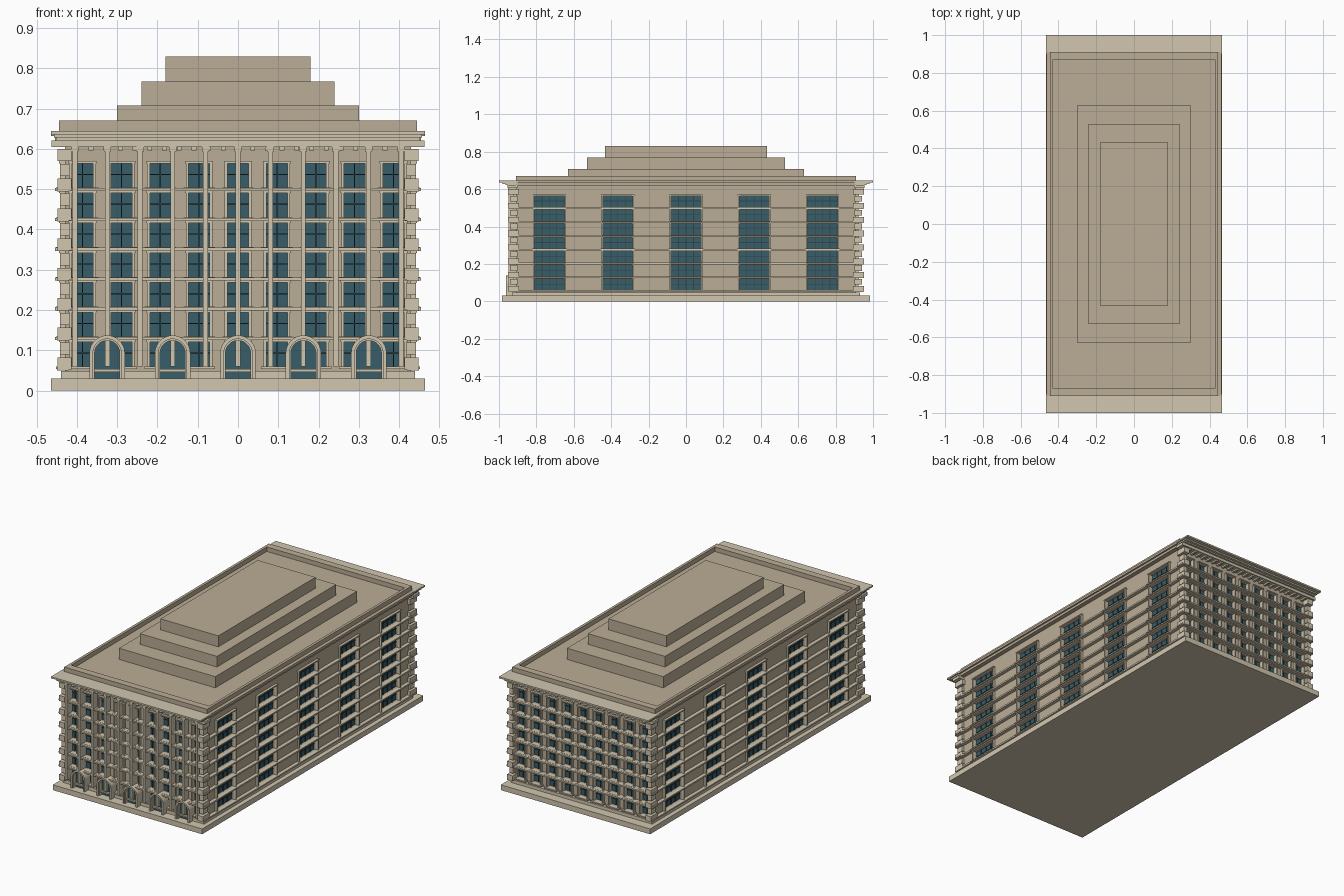
import bpy, bmesh, math

if "Cube" in bpy.data.objects:
    bpy.data.objects.remove(bpy.data.objects["Cube"])


def material(name, rgb):
    m = bpy.data.materials.new(name)
    m.diffuse_color = (*rgb, 1)
    m.use_nodes = True
    m.node_tree.nodes["Principled BSDF"].inputs["Base Color"].default_value = m.diffuse_color
    return m


WALL = material("wall_stone", (0.50, 0.42, 0.31))
TRIM = material("trim_stone", (0.64, 0.57, 0.43))
GLASS = material("blue_glass", (0.04, 0.11, 0.14))
BAR = material("window_bar", (0.025, 0.06, 0.065))


def finish(bm, name, mat):
    bmesh.ops.recalc_face_normals(bm, faces=bm.faces)
    me = bpy.data.meshes.new(name)
    bm.to_mesh(me)
    bm.free()
    me.materials.append(mat)
    bpy.context.collection.objects.link(bpy.data.objects.new(name, me))


def add_box(bm, x0, x1, y0, y1, z0, z1):
    vs = bmesh.ops.create_cube(bm, size=1)["verts"]
    for v in vs:
        v.co = ((x0 + x1) / 2 + v.co.x * (x1 - x0),
                (y0 + y1) / 2 + v.co.y * (y1 - y0),
                (z0 + z1) / 2 + v.co.z * (z1 - z0))


def boxes(name, mat, items):
    bm = bmesh.new()
    for b in items:
        add_box(bm, *b)
    finish(bm, name, mat)


def on_side(side, u0, u1, d0, d1, z0, z1):
    """Box on a facade: u runs along it, d is the distance out from the centre."""
    return {"front": (u0, u1, -d1, -d0, z0, z1),
            "back": (u0, u1, d0, d1, z0, z1),
            "right": (d0, d1, u0, u1, z0, z1),
            "left": (-d1, -d0, u0, u1, z0, z1)}[side]


def block(hx, hy, z0, z1):
    return (-hx, hx, -hy, hy, z0, z1)


WX, WY = 0.43, 0.91            # outer wall planes
ROWS = [0.06 + 0.074 * i for i in range(7)]
WIN_H = 0.06

# Plinth, inner core, roof and stepped tiers
boxes("plinth", TRIM, [block(0.465, 0.983, 0, 0.03)])
boxes("base_course", TRIM, [block(0.44, 0.93, 0.03, 0.048)])
boxes("core", WALL, [block(WX - 0.016, WY - 0.016, 0.03, 0.63)])
boxes("roof_slab", WALL, [block(0.455, WY, 0.618, 0.632), block(0.464, WY, 0.632, 0.645)])
boxes("roof_tiers", WALL, [block(0.30, 0.63, 0.64, 0.708), block(0.24, 0.53, 0.70, 0.768),
                           block(0.18, 0.432, 0.76, 0.83)])
boxes("parapet", WALL,
      [on_side(s, -0.445, 0.445, 0.87, 0.91, 0.64, 0.67) for s in ("front", "back")] +
      [on_side(s, -0.87, 0.87, 0.43, 0.445, 0.64, 0.67) for s in ("left", "right")])


def facade(side, centres, half, reach, depth, bars):
    """Wall with recessed windows, glazing bars and surrounds."""
    wall, glass, bar, frame = [], [], [], []
    edges = [-reach] + [e for c in centres for e in (c - half, c + half)] + [reach]
    for a, b in zip(edges[::2], edges[1::2]):
        wall.append(on_side(side, a, b, depth - 0.02, depth, 0.03, 0.63))
    for c in centres:
        a, b = c - half, c + half
        stops = [0.03] + [e for z in ROWS for e in (z, z + WIN_H)] + [0.63]
        for z0, z1 in zip(stops[::2], stops[1::2]):
            wall.append(on_side(side, a, b, depth - 0.02, depth, z0, z1))
        for z in ROWS:
            top, g = z + WIN_H, depth - 0.013
            glass.append(on_side(side, a, b, depth - 0.018, g, z, top))
            bar.append(on_side(side, a, b, g, g + 0.004, z + 0.031, z + 0.034))
            for k in range(1, bars + 1):
                u = a + (b - a) * k / (bars + 1)
                bar.append(on_side(side, u - 0.0015, u + 0.0015, g, g + 0.004, z, top))
            # jambs, lintel and projecting sill
            for u in (a - 0.007, b):
                frame.append(on_side(side, u, u + 0.007, depth, depth + 0.012, z, top))
            frame.append(on_side(side, a - 0.009, b + 0.009, depth, depth + 0.014, top, top + 0.006))
            frame.append(on_side(side, a - 0.013, b + 0.013, depth, depth + 0.022, z - 0.007, z))
    boxes(side + "_wall", WALL, wall)
    boxes(side + "_glass", GLASS, glass)
    boxes(side + "_window_bars", BAR, bar)
    boxes(side + "_window_surrounds", TRIM, frame)


front_cols = [0.0965 * i for i in range(-4, 5)]
side_cols = [0.365 * i for i in range(-2, 3)]
for s in ("front", "back"):
    facade(s, front_cols, 0.026, WX, WY, 1)
    # Belt courses at each floor
    boxes(s + "_belts", TRIM, [on_side(s, -0.455, 0.455, WY - 0.01, WY + 0.035, z - 0.009, z - 0.001)
                               for z in ROWS[1:]])
    # Dentils and stepped cornice
    boxes(s + "_dentils", TRIM, [on_side(s, u - 0.006, u + 0.006, WY - 0.01, WY + 0.04, 0.596, 0.606)
                                 for u in [0.0365 * i for i in range(-11, 12)]])
    boxes(s + "_cornice", TRIM, [on_side(s, -w, w, WY - 0.01, d, a, b) for w, d, a, b in
                                 ((0.463, 0.955, 0.605, 0.621), (0.452, 0.965, 0.621, 0.628),
                                  (0.457, 0.98, 0.628, 0.636), (0.465, 1.0, 0.636, 0.645))])
for s in ("left", "right"):
    facade(s, side_cols, 0.08, WY, WX, 3)
    # Belt courses between the window columns
    stops = [-0.95] + [e for c in side_cols for e in (c - 0.085, c + 0.085)] + [0.95]
    boxes(s + "_belts", TRIM, [on_side(s, a, b, WX - 0.01, WX + 0.02, z - 0.01, z - 0.001)
                               for a, b in zip(stops[::2], stops[1::2]) for z in ROWS])

# Corner quoins, alternately long and short
quoins = []
for i in range(15):
    z = 0.052 + 0.037 * i
    lx, ly, out = (0.035, 0.06, 0.0) if i % 2 == 0 else (0.024, 0.04, 0.006)
    for sx in (-1, 1):
        for sy in (-1, 1):
            x = sorted((sx * (0.448 - out - lx), sx * (0.448 - out)))
            y = sorted((sy * (0.952 - out * 2 - ly), sy * (0.952 - out * 2)))
            quoins.append((*x, *y, z, z + 0.030))
boxes("quoins", TRIM, quoins)

# Front pilasters with capitals
pil = []
for i in range(-5, 6):
    u = 0.081 * i
    pil.append(on_side("front", u - 0.006, u + 0.006, WY - 0.01, WY + 0.04, 0.06, 0.6))
    pil.append(on_side("front", u - 0.009, u + 0.009, WY - 0.01, WY + 0.043, 0.594, 0.606))
boxes("front_pilasters", TRIM, pil)


def arch_outline(cx, r, z0, spring, n=14):
    pts = [(cx + r, z0)]
    pts += [(cx + r * math.cos(math.pi * k / n), spring + r * math.sin(math.pi * k / n))
            for k in range(n + 1)]
    return pts + [(cx - r, z0)]


def extrude(bm, pts, y0, y1):
    f = bm.faces.new([bm.verts.new((x, y0, z)) for x, z in pts])
    ext = bmesh.ops.extrude_face_region(bm, geom=[f])["geom"]
    for v in ext:
        if isinstance(v, bmesh.types.BMVert):
            v.co.y = y1


# Arched entrances: glazing, arch moulding, transom
arch_bm, door_bm, transoms = bmesh.new(), bmesh.new(), []
for i in range(-2, 3):
    cx = 0.1625 * i
    extrude(door_bm, arch_outline(cx, 0.037, 0.03, 0.093), -WY - 0.024, -WY + 0.005)
    for ro, ri, d in ((0.044, 0.035, 0.052), (0.036, 0.031, 0.044)):
        outer = arch_outline(cx, ro, 0.03, 0.093)
        inner = arch_outline(cx, ri, 0.03, 0.093)
        for k in range(len(outer) - 1):
            extrude(arch_bm, [outer[k], outer[k + 1], inner[k + 1], inner[k]], -WY - d, -WY)
    transoms.append(on_side("front", cx - 0.035, cx + 0.035, WY, WY + 0.036, 0.046, 0.054))
finish(arch_bm, "entrance_arches", TRIM)
finish(door_bm, "entrance_glass", GLASS)
boxes("entrance_transoms", TRIM, transoms)
